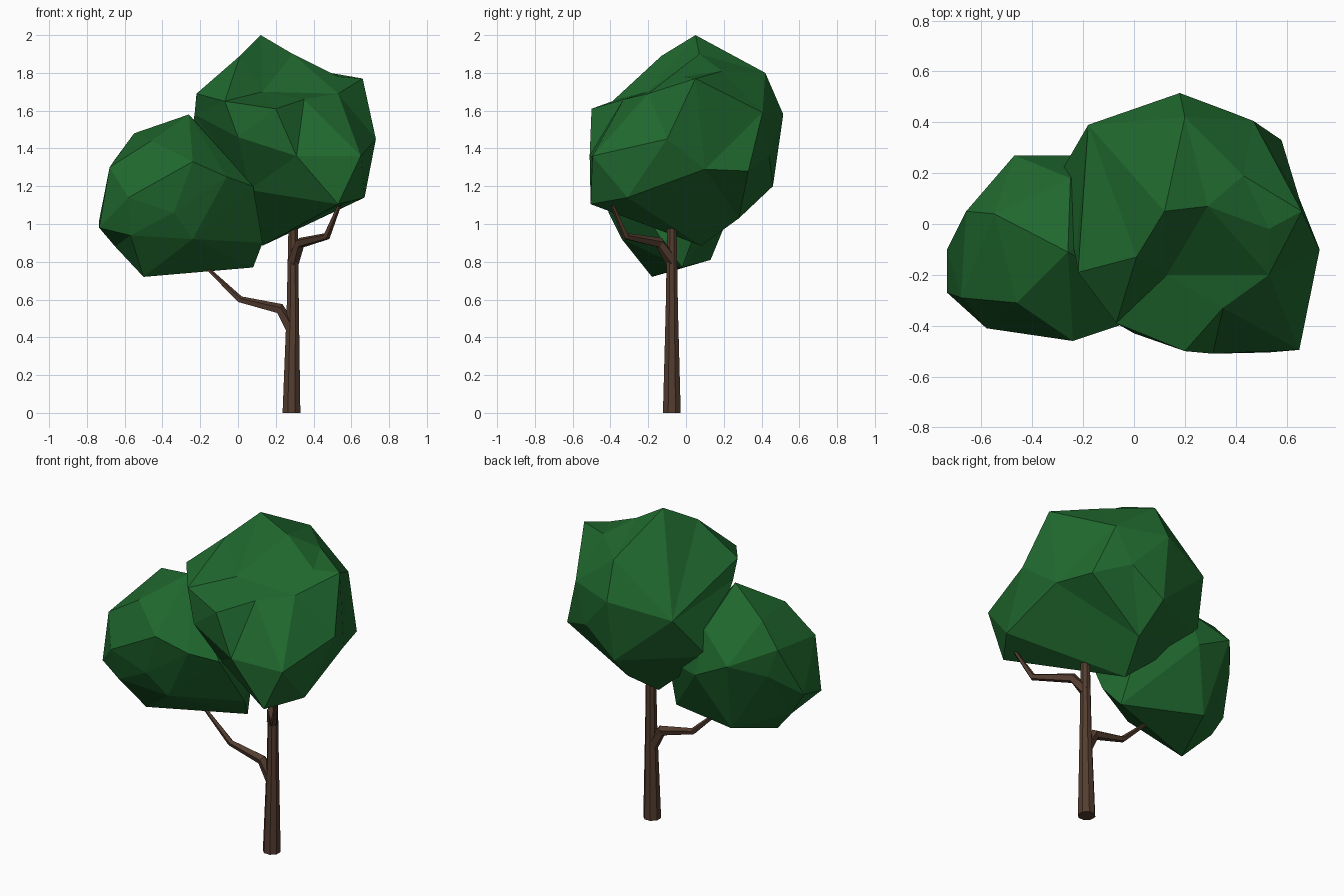
import bpy, bmesh, math
from mathutils import Vector


def material(name, rgb):
    m = bpy.data.materials.new(name)
    m.diffuse_color = (*rgb, 1)
    return m


LEAF = material("leaf green", (0.014, 0.137, 0.027))
BARK = material("bark brown", (0.09, 0.047, 0.029))


def finish(bm, name, mat):
    bmesh.ops.recalc_face_normals(bm, faces=bm.faces)
    me = bpy.data.meshes.new(name)
    bm.to_mesh(me)
    bm.free()
    me.materials.append(mat)
    ob = bpy.data.objects.new(name, me)
    bpy.context.collection.objects.link(ob)
    return ob


def crown(name, centre, points, turn=()):
    """Faceted blob: hull the directions on a sphere, restore each point, turn chosen edges."""
    bm = bmesh.new()
    c = Vector(centre)
    verts = [bm.verts.new((Vector(p) - c).normalized()) for p in points]
    bmesh.ops.convex_hull(bm, input=verts)
    for v, p in zip(verts, points):
        v.co = p
    for i, j in turn:
        edge = bm.edges.get((verts[i], verts[j]))
        if edge:
            bmesh.utils.edge_rotate(edge, False)
    return finish(bm, name, LEAF)


def limb(name, path, radii, sides):
    """Tapered tube with flat sides along a path."""
    bm = bmesh.new()
    path = [Vector(p) for p in path]
    rings = []
    for i, (p, r) in enumerate(zip(path, radii)):
        d = (path[min(i + 1, len(path) - 1)] - path[max(i - 1, 0)]).normalized()
        ref = Vector((0, 1, 0)) if abs(d.y) < 0.75 else Vector((1, 0, 0))
        u = d.cross(ref).normalized()
        w = d.cross(u)
        angles = [2 * math.pi * (k + 0.5) / sides for k in range(sides)]
        rings.append([bm.verts.new(p + r * (math.cos(a) * u + math.sin(a) * w)) for a in angles])
    for a, b in zip(rings, rings[1:]):
        for k in range(sides):
            n = (k + 1) % sides
            bm.faces.new((a[k], a[n], b[n], b[k]))
    bm.faces.new(rings[0])
    bm.faces.new(rings[-1])
    return finish(bm, name, BARK)


# Trunk and its two bent branches
limb("trunk", [(0.283, -0.075, 0), (0.29, -0.075, 0.55), (0.292, -0.075, 0.985)],
     [0.051, 0.035, 0.027], 8)
limb("left_branch", [(0.29, -0.075, 0.43), (0.22, -0.08, 0.55), (0.01, -0.085, 0.6), (-0.2, -0.09, 0.8)],
     [0.036, 0.03, 0.019, 0.008], 5)
limb("right_branch", [(0.29, -0.075, 0.8), (0.33, -0.14, 0.9), (0.47, -0.32, 0.935), (0.54, -0.395, 1.11)],
     [0.034, 0.029, 0.02, 0.01], 5)

# Tall main crown
crown("main_crown", (0.22, 0, 1.42), [
    # top
    (0.12, 0.05, 2.0), (0.29, 0.07, 1.9), (0.53, -0.02, 1.78), (0.66, 0.05, 1.77),
    (0.53, -0.2, 1.69), (0.01, -0.13, 1.89), (0.13, -0.2, 1.7), (0.35, -0.33, 1.66),
    # front
    (-0.22, -0.19, 1.69), (-0.07, -0.39, 1.65), (0.2, -0.5, 1.61), (0.31, -0.51, 1.36),
    (0.0, -0.43, 1.46), (0.65, -0.495, 1.36), (0.53, -0.505, 1.105),
    # right
    (0.73, -0.1, 1.45), (0.67, -0.31, 1.14), (0.65, 0.1, 1.29), (0.58, 0.33, 1.28),
    # back and left
    (0.47, 0.405, 1.59), (0.2, 0.42, 1.8), (0.43, 0.19, 1.81), (0.18, 0.515, 1.58),
    (0.17, 0.46, 1.2), (0.38, 0.44, 1.36), (-0.18, 0.39, 1.51), (-0.29, 0.2, 1.25),
    (-0.23, -0.13, 1.58),
    # underside
    (0.06, -0.25, 1.18), (0.13, 0.08, 0.885), (0.2, 0.28, 1.03)],
    turn=[(8, 6), (1, 7)])

# Lower side crown
crown("side_crown", (-0.3, -0.08, 1.13), [
    # left
    (-0.735, -0.27, 0.98), (-0.735, -0.1, 1.02), (-0.66, 0.05, 1.33), (-0.68, -0.29, 1.3),
    (-0.62, 0.09, 1.17), (-0.65, -0.1, 0.88),
    # top
    (-0.55, 0.04, 1.48), (-0.26, -0.11, 1.58), (-0.25, 0.18, 1.4), (-0.46, -0.31, 1.44),
    # front
    (-0.58, -0.41, 1.14), (-0.24, -0.46, 1.33), (-0.06, -0.4, 1.25),
    (-0.34, -0.41, 1.06), (-0.57, -0.35, 0.94), (-0.24, -0.34, 0.92), (0.08, -0.3, 1.2),
    # back
    (-0.47, 0.27, 1.26), (-0.25, 0.27, 1.15), (0.05, 0.1, 1.1),
    # underside
    (-0.5, -0.18, 0.72), (0.08, -0.02, 0.77), (-0.4, 0.13, 0.81), (0.13, -0.12, 0.9)])
